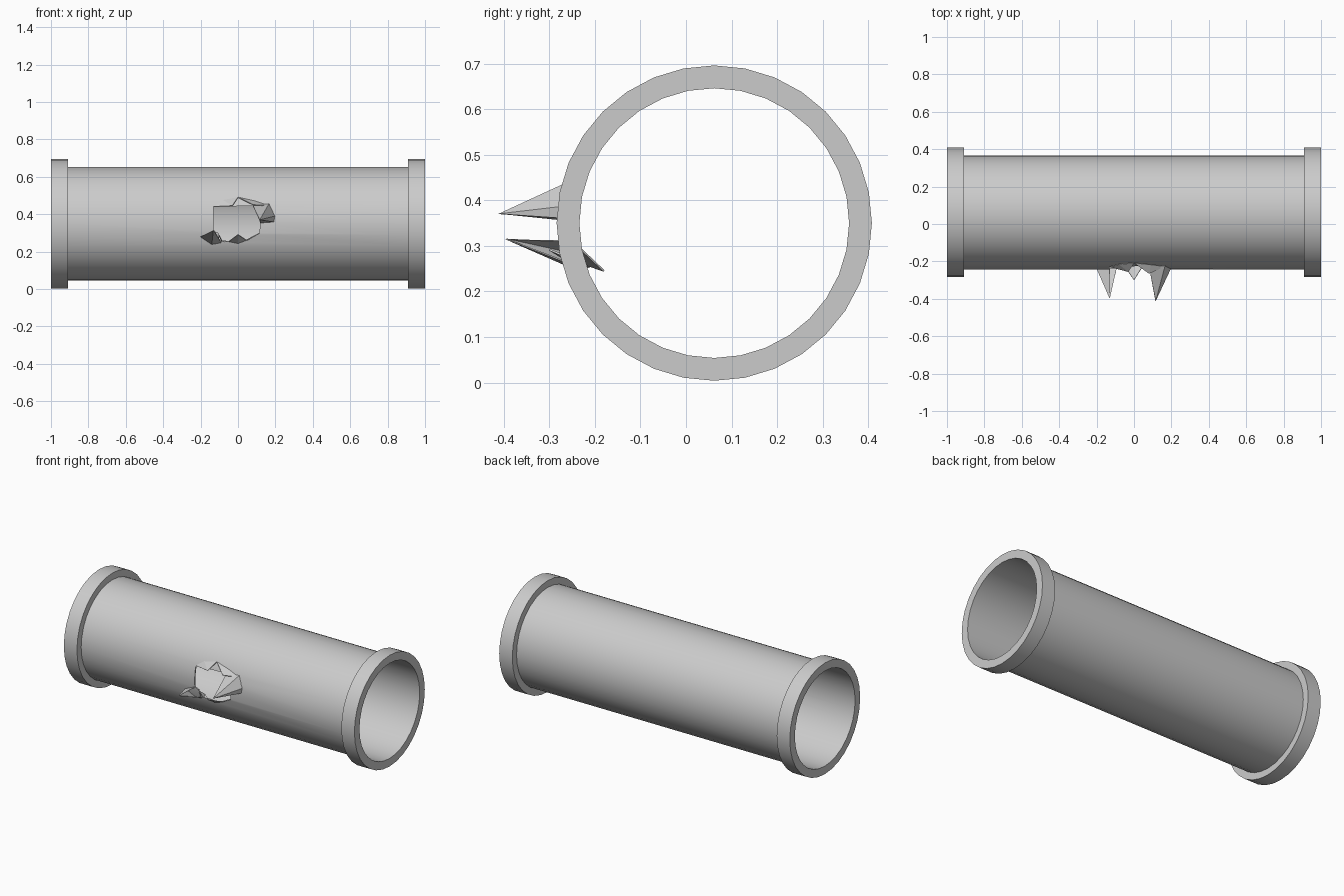
import bpy, bmesh, math

if "Cube" in bpy.data.objects:
    bpy.data.objects.remove(bpy.data.objects["Cube"])

YC, ZC, R_OUT, R_IN, R_FLANGE = 0.062, 0.35, 0.304, 0.296, 0.346
SIDES = 32


def finish(name, bm):
    bmesh.ops.recalc_face_normals(bm, faces=bm.faces)
    me = bpy.data.meshes.new(name)
    bm.to_mesh(me)
    bm.free()
    ob = bpy.data.objects.new(name, me)
    bpy.context.collection.objects.link(ob)
    return ob


def smooth(ob):
    bpy.ops.object.select_all(action='DESELECT')
    ob.select_set(True)
    bpy.context.view_layer.objects.active = ob
    bpy.ops.object.shade_smooth_by_angle(angle=math.radians(30))


def front_y(z, r=R_OUT):
    return YC - math.sqrt(r * r - (z - ZC) ** 2)


# Pipe with flanged ends: closed profile (x, radius) revolved about the pipe axis
profile = [(-1, R_IN), (-1, R_FLANGE), (-0.91, R_FLANGE), (-0.91, R_OUT),
           (0.91, R_OUT), (0.91, R_FLANGE), (1, R_FLANGE), (1, R_IN)]
bm = bmesh.new()
rings = []
for i in range(SIDES):
    a = 2 * math.pi * i / SIDES
    rings.append([bm.verts.new((x, YC + r * math.sin(a), ZC + r * math.cos(a)))
                  for x, r in profile])
n = len(profile)
for i in range(SIDES):
    p, q = rings[i], rings[(i + 1) % SIDES]
    for j in range(n):
        k = (j + 1) % n
        bm.faces.new((p[j], p[k], q[k], q[j]))
pipe = finish("pipe", bm)

# Jagged hole through the front wall (outline as x, z)
outline = [(-0.13, 0.31), (-0.13, 0.44), (0.08, 0.445), (0.12, 0.38), (0.115, 0.30),
           (0.045, 0.262), (0.0, 0.25), (-0.05, 0.255), (-0.10, 0.255), (-0.105, 0.30)]
bm = bmesh.new()
near = [bm.verts.new((x, -0.6, z)) for x, z in outline]
far = [bm.verts.new((x, 0.0, z)) for x, z in outline]
bm.faces.new(near)
bm.faces.new(far[::-1])
for i in range(len(outline)):
    j = (i + 1) % len(outline)
    bm.faces.new((near[i], far[i], far[j], near[j]))
cutter = finish("hole_cutter", bm)
cutter.hide_render = True

mod = pipe.modifiers.new("hole", 'BOOLEAN')
mod.operation, mod.solver, mod.object = 'DIFFERENCE', 'EXACT', cutter
bpy.context.view_layer.objects.active = pipe
bpy.ops.object.modifier_apply(modifier="hole")
bpy.data.objects.remove(cutter)
smooth(pipe)


# Torn flaps: base points on the wall (x, z) fanned to a bent tip (x, y, z)
def flap(name, base, tip):
    bm = bmesh.new()
    b = [bm.verts.new((x, front_y(z), z)) for x, z in base]
    t = bm.verts.new(tip)
    for u, v in zip(b, b[1:]):
        bm.faces.new((u, v, t))
    ob = finish(name, bm)
    sol = ob.modifiers.new("thickness", 'SOLIDIFY')
    sol.thickness, sol.offset = 0.004, 0
    return ob


flap("right_spike", [(0.08, 0.445), (0.165, 0.455), (0.195, 0.39), (0.19, 0.36), (0.118, 0.355)],
     (0.115, -0.41, 0.37))
flap("left_spike", [(-0.13, 0.31), (-0.20, 0.28), (-0.14, 0.24), (-0.09, 0.25)],
     (-0.13, -0.395, 0.315))
flap("top_left_lip", [(-0.13, 0.44), (-0.08, 0.475), (0.0, 0.49)], (-0.03, -0.255, 0.445))
flap("top_right_lip", [(0.0, 0.49), (0.09, 0.47), (0.165, 0.445)], (0.08, -0.265, 0.45))
flap("bottom_spike", [(-0.05, 0.255), (0.0, 0.245), (0.045, 0.262)], (0.0, -0.30, 0.292))
flap("inner_right_flap", [(0.115, 0.30), (0.08, 0.282), (0.045, 0.262)], (0.08, -0.18, 0.245))
flap("inner_left_flap", [(-0.05, 0.255), (-0.08, 0.25), (-0.105, 0.295)], (-0.09, -0.195, 0.26))
